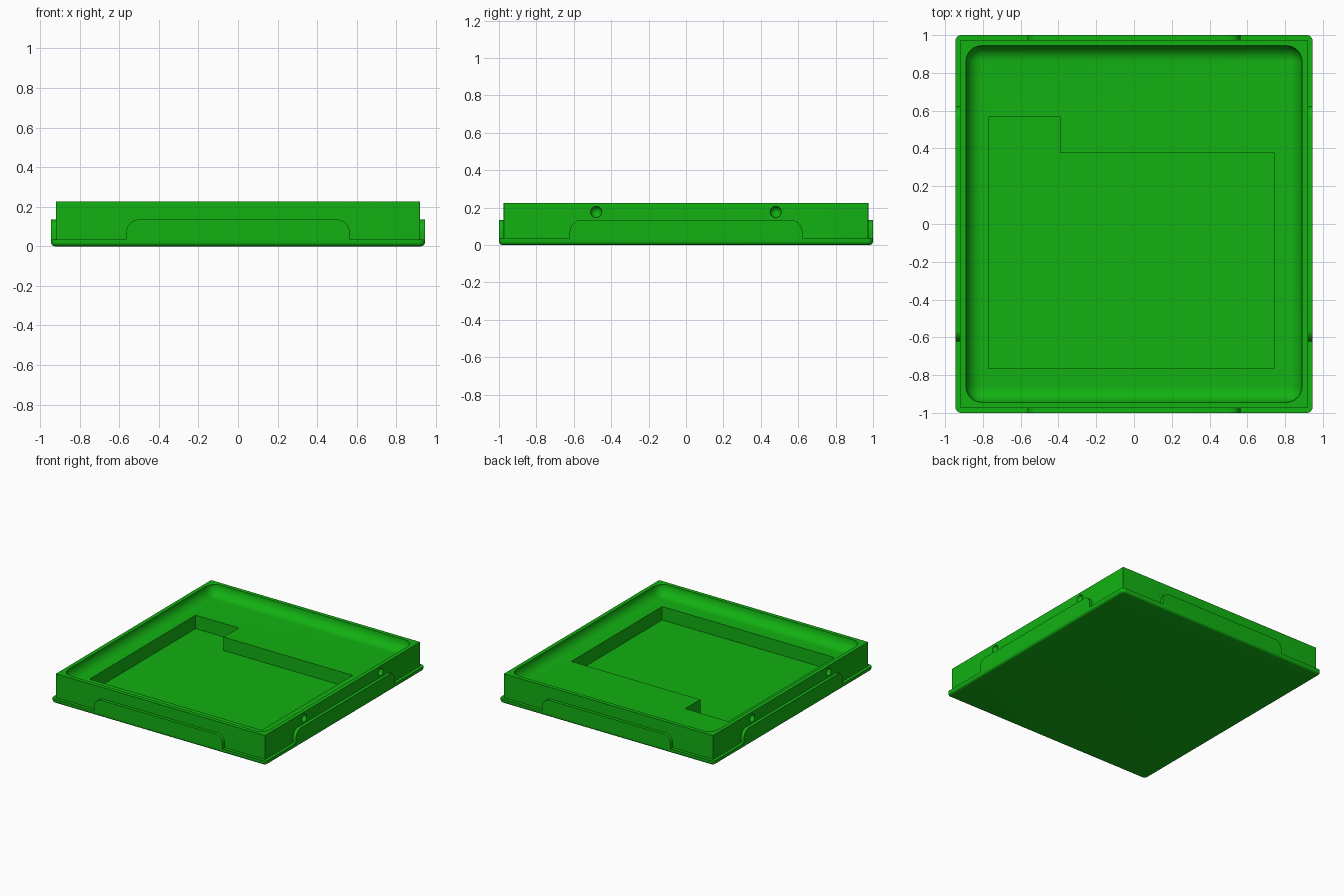
import bpy, bmesh, math
from mathutils import Matrix, Vector

cube = bpy.data.objects.get("Cube")
if cube:
    bpy.data.objects.remove(cube, do_unlink=True)

green = bpy.data.materials.new("green plastic")
green.use_nodes = True
colour = (0.006, 0.44, 0.006, 1)
green.diffuse_color = colour
green.node_tree.nodes["Principled BSDF"].inputs["Base Color"].default_value = colour

HX, HY = 0.945, 1.0          # flange half sizes
LIP, LEDGE_Z = 0.025, 0.035  # flange overhang and top height
TOP, SHELF_Z, FLOOR_Z = 0.225, 0.142, 0.035
STEPS = 10


def make_object(name, bm):
    bmesh.ops.recalc_face_normals(bm, faces=bm.faces)
    mesh = bpy.data.meshes.new(name)
    bm.to_mesh(mesh)
    bm.free()
    mesh.materials.append(green)
    ob = bpy.data.objects.new(name, mesh)
    bpy.context.collection.objects.link(ob)
    return ob


def rounded_rect(hx, hy, r):
    """Corner arcs of a rounded rectangle, counter-clockwise."""
    pts = []
    for i, (sx, sy) in enumerate([(1, 1), (-1, 1), (-1, -1), (1, -1)]):
        for k in range(STEPS + 1):
            a = math.pi / 2 * (i + k / STEPS)
            pts.append((sx * (hx - r) + r * math.cos(a), sy * (hy - r) + r * math.sin(a)))
    return pts


def loft(name, rings):
    bm = bmesh.new()
    loops = [[bm.verts.new((x, y, z)) for x, y in rounded_rect(hx, hy, r)]
             for hx, hy, r, z in rings]
    for a, b in zip(loops, loops[1:]):
        for i in range(len(a)):
            j = (i + 1) % len(a)
            bm.faces.new((a[i], a[j], b[j], b[i]))
    bm.faces.new(loops[0])
    bm.faces.new(loops[-1])
    return make_object(name, bm)


def prism(name, outline, depth, matrix):
    """Extrude a flat outline along its local z and place it."""
    bm = bmesh.new()
    face = bm.faces.new([bm.verts.new((x, y, 0)) for x, y in outline])
    new = bmesh.ops.extrude_face_region(bm, geom=[face])["geom"]
    bmesh.ops.translate(bm, vec=(0, 0, depth),
                        verts=[v for v in new if isinstance(v, bmesh.types.BMVert)])
    bm.transform(matrix)
    return make_object(name, bm)


def combine(target, tool, operation):
    tool.hide_render = True
    mod = target.modifiers.new(tool.name, "BOOLEAN")
    mod.object, mod.operation, mod.solver = tool, operation, "EXACT"
    bpy.context.view_layer.objects.active = target
    bpy.ops.object.modifier_apply(modifier=mod.name)
    bpy.data.objects.remove(tool, do_unlink=True)


# Tray shell: rounded foot, flange, wall, rim and coved basin
rings = []
foot = 0.02
for k in range(7):
    a = math.pi / 2 * k / 6
    inset = foot * (1 - math.sin(a))
    rings.append((HX - inset, HY - inset, 0.03 - inset, foot * (1 - math.cos(a))))
rings.append((HX, HY, 0.03, LEDGE_Z))
rings.append((HX - LIP, HY - LIP, 0.006, LEDGE_Z))
rings.append((HX - LIP, HY - LIP, 0.006, TOP))
cove = TOP - SHELF_Z
for k in range(STEPS + 1):
    a = math.pi / 2 * k / STEPS
    inset = 0.056 + cove * (1 - math.cos(a))
    rings.append((HX - inset, HY - inset, max(0.002, cove * math.cos(a)),
                  TOP - cove * math.sin(a)))
tray = loft("tray", rings)


# Raised grip tabs with rounded upper corners on all four sides
def tab_outline(half, height, r):
    pts = [(-half, 0), (half, 0)]
    for side in (1, -1):
        for k in range(STEPS + 1):
            t = k / STEPS if side == 1 else 1 - k / STEPS
            a = math.pi / 2 * t
            pts.append((side * (half - r + r * math.cos(a)), height - r + r * math.sin(a)))
    return pts


for i in range(4):
    half, reach = ((0.565, HY), (0.622, HX))[i % 2]
    place = (Matrix.Rotation(math.pi / 2 * i, 4, "Z")
             @ Matrix.Translation((0, -reach + LIP + 0.01, LEDGE_Z))
             @ Matrix.Rotation(math.pi / 2, 4, "X"))
    tab = prism("tab", tab_outline(half, 0.1, 0.065), LIP + 0.01, place)
    combine(tray, tab, "UNION")

# Stepped pocket in the basin floor
pocket = [(-0.77, -0.765), (0.745, -0.765), (0.745, 0.377),
          (-0.39, 0.377), (-0.39, 0.567), (-0.77, 0.567)]
combine(tray, prism("pocket cutter", pocket, 0.3, Matrix.Translation((0, 0, FLOOR_Z))),
        "DIFFERENCE")

# Round catch dimples on the two long walls
for sx in (-1, 1):
    for y in (-0.48, 0.48):
        bm = bmesh.new()
        bmesh.ops.create_uvsphere(bm, u_segments=24, v_segments=12, radius=0.03,
                                  matrix=Matrix.Translation((sx * (HX - LIP), y, 0.177)))
        combine(tray, make_object("dimple cutter", bm), "DIFFERENCE")

# Merge coplanar faces and smooth the rounded edges
bm = bmesh.new()
bm.from_mesh(tray.data)
bmesh.ops.remove_doubles(bm, verts=bm.verts, dist=0.00005)
bmesh.ops.dissolve_limit(bm, angle_limit=math.radians(0.5), verts=bm.verts, edges=bm.edges)
bm.to_mesh(tray.data)
bm.free()
bpy.ops.object.select_all(action="DESELECT")
tray.select_set(True)
bpy.context.view_layer.objects.active = tray
bpy.ops.object.shade_smooth_by_angle(angle=math.radians(30))
